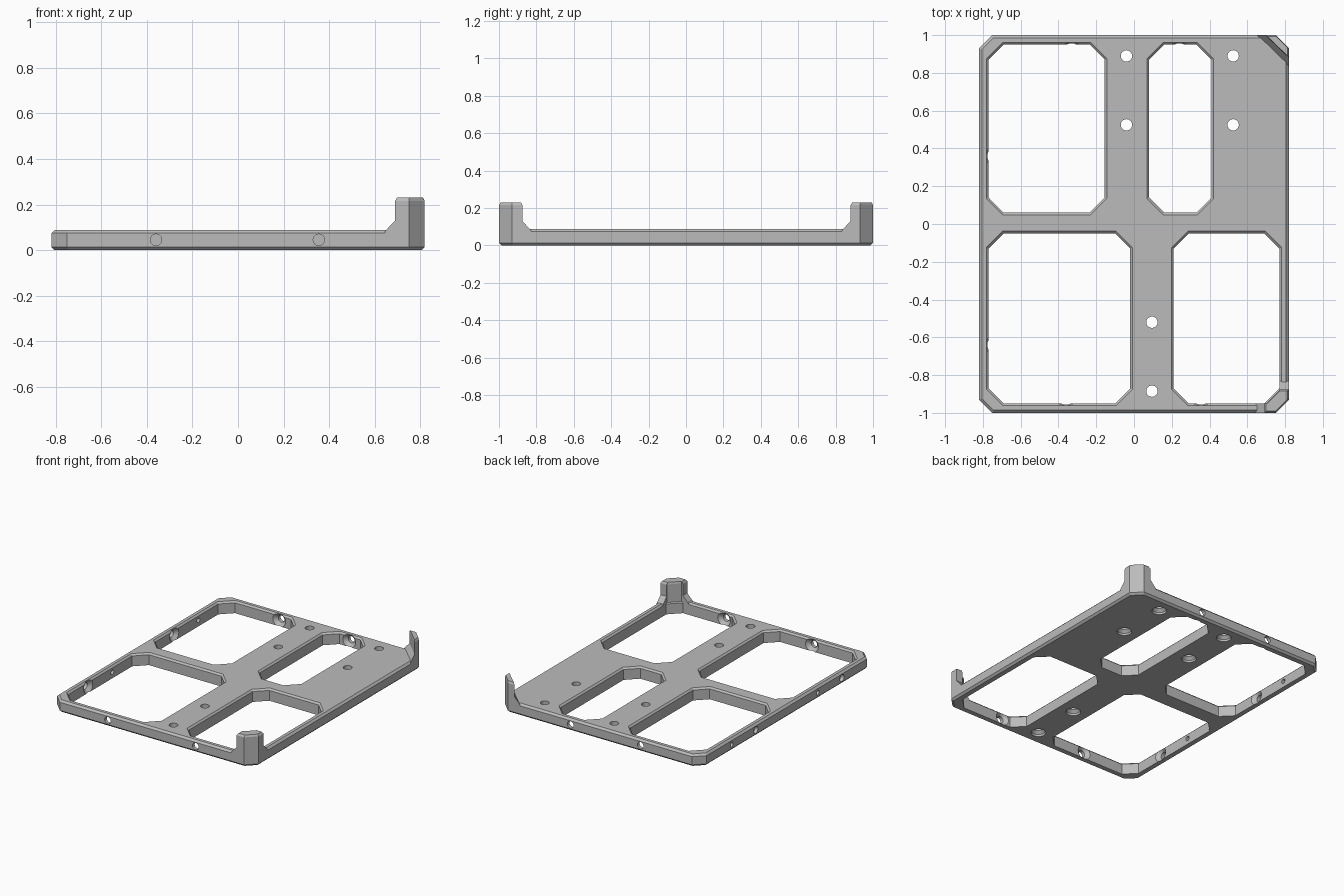
import bpy, bmesh, math
from mathutils import Vector, Matrix

cube = bpy.data.objects.get("Cube")
if cube:
    bpy.data.objects.remove(cube, do_unlink=True)

grey = bpy.data.materials.new("plain_grey")
grey.use_nodes = True
COLOUR = (0.5, 0.5, 0.5, 1)
grey.diffuse_color = COLOUR
grey.node_tree.nodes["Principled BSDF"].inputs["Base Color"].default_value = COLOUR

HEIGHT = 0.088      # plate thickness
EDGE = 0.014        # small edge chamfer
TOP = 0.23          # post height


def octagon(x0, x1, y0, y1, cut, inset=0.0):
    """Rectangle with cut corners, shrunk evenly by inset."""
    x0, x1, y0, y1 = x0 + inset, x1 - inset, y0 + inset, y1 - inset
    c = cut - inset * (2 - math.sqrt(2))
    return [(x0 + c, y0), (x1 - c, y0), (x1, y0 + c), (x1, y1 - c),
            (x1 - c, y1), (x0 + c, y1), (x0, y1 - c), (x0, y0 + c)]


def circle(r, n=24):
    return [(r * math.cos(2 * math.pi * i / n), r * math.sin(2 * math.pi * i / n))
            for i in range(n)]


def loft(bm, layers, matrix=Matrix()):
    """Closed solid through matching outlines given as (z, points)."""
    rings = [[bm.verts.new(matrix @ Vector((x, y, z))) for x, y in pts]
             for z, pts in layers]
    for low, high in zip(rings, rings[1:]):
        for i in range(len(low)):
            j = (i + 1) % len(low)
            bm.faces.new((low[i], low[j], high[j], high[i]))
    bm.faces.new(rings[0][::-1])
    bm.faces.new(rings[-1])


def finish(bm, name):
    bmesh.ops.recalc_face_normals(bm, faces=bm.faces[:])
    mesh = bpy.data.meshes.new(name)
    bm.to_mesh(mesh)
    bm.free()
    obj = bpy.data.objects.new(name, mesh)
    mesh.materials.append(grey)
    bpy.context.collection.objects.link(obj)
    return obj


def carve(target, cutter):
    cutter.hide_render = True
    mod = target.modifiers.new("carve", 'BOOLEAN')
    mod.operation = 'DIFFERENCE'
    mod.solver = 'EXACT'
    mod.object = cutter
    bpy.context.view_layer.objects.active = target
    bpy.ops.object.modifier_apply(modifier=mod.name)
    bpy.data.objects.remove(cutter, do_unlink=True)


# Base plate with chamfered rim
bm = bmesh.new()
outline = (-0.82, 0.82, -1, 1, 0.07)
loft(bm, [(0, octagon(*outline, EDGE)), (EDGE, octagon(*outline)),
          (HEIGHT - EDGE, octagon(*outline)), (HEIGHT, octagon(*outline, EDGE))])
plate = finish(bm, "base_plate")

# Four windows with chamfered upper edges
bm = bmesh.new()
for x0, x1, y0, y1 in [(-0.77, -0.155, 0.06, 0.95), (0.08, 0.41, 0.06, 0.95),
                       (-0.77, -0.02, -0.95, -0.05), (0.21, 0.77, -0.95, -0.05)]:
    shape = (x0, x1, y0, y1, 0.08)
    loft(bm, [(-0.1, octagon(*shape)), (HEIGHT - 0.012, octagon(*shape)),
              (HEIGHT, octagon(*shape, -0.012)), (0.2, octagon(*shape, -0.012))])

# Screw holes through the plate, with wider pockets underneath
for x, y in [(-0.04, 0.89), (-0.04, 0.525), (0.525, 0.89),
             (0.525, 0.525), (0.095, -0.52), (0.095, -0.885)]:
    loft(bm, [(-0.1, circle(0.05)), (0.015, circle(0.05)),
              (0.035, circle(0.03)), (0.2, circle(0.03))],
         Matrix.Translation((x, y, 0)))
carve(plate, finish(bm, "window_cutter"))

# Sideways holes through the rim, countersunk from inside
bm = bmesh.new()


def rim_hole(x, y, turn, big=True):
    place = (Matrix.Translation((x, y, 0.045)) @ Matrix.Rotation(turn, 4, 'Z')
             @ Matrix.Rotation(math.pi / 2, 4, 'Y'))
    if big:
        layers = [(-0.05, circle(0.025)), (0.025, circle(0.025)),
                  (0.05, circle(0.052)), (0.07, circle(0.052))]
    else:
        layers = [(-0.05, circle(0.017)), (0.07, circle(0.017))]
    loft(bm, layers, place)


for x in (-0.36, 0.355):
    rim_hole(x, -1, math.pi / 2)
for x in (-0.33, 0.24):
    rim_hole(x, 1, -math.pi / 2)
for y in (-0.64, 0.36):
    rim_hole(-0.82, y, 0)
    rim_hole(-0.82, y + 0.28, 0, big=False)
carve(plate, finish(bm, "rim_hole_cutter"))


def corner_post(name, foot, shaft):
    """Upright whose wide foot slopes into a narrow shaft with a chamfered top."""
    cx = sum(p[0] for p in shaft) / len(shaft)
    cy = sum(p[1] for p in shaft) / len(shaft)
    cap = [(cx + (x - cx) * 0.86, cy + (y - cy) * 0.86) for x, y in shaft]
    bm = bmesh.new()
    loft(bm, [(0.04, foot), (HEIGHT - 0.006, foot), (0.13, shaft),
              (TOP - EDGE, shaft), (TOP, cap)])
    return finish(bm, name)


# Back post: thin diagonal wall across the corner
def back_outline(spread):
    return [(0.82, 0.88 - spread), (0.82, 0.93), (0.75, 1), (0.695 - spread, 1)]


corner_post("back_post", back_outline(0.045), back_outline(0))


# Front post: thicker, following the window corner, with feet along both rims
def front_outline(spread):
    return [(0.69 - spread, -1), (0.75, -1), (0.82, -0.93), (0.82, -0.875 + spread),
            (0.77, -0.875 + spread), (0.77, -0.88), (0.70, -0.95), (0.69 - spread, -0.95)]


corner_post("front_post", front_outline(0.045), front_outline(0))
